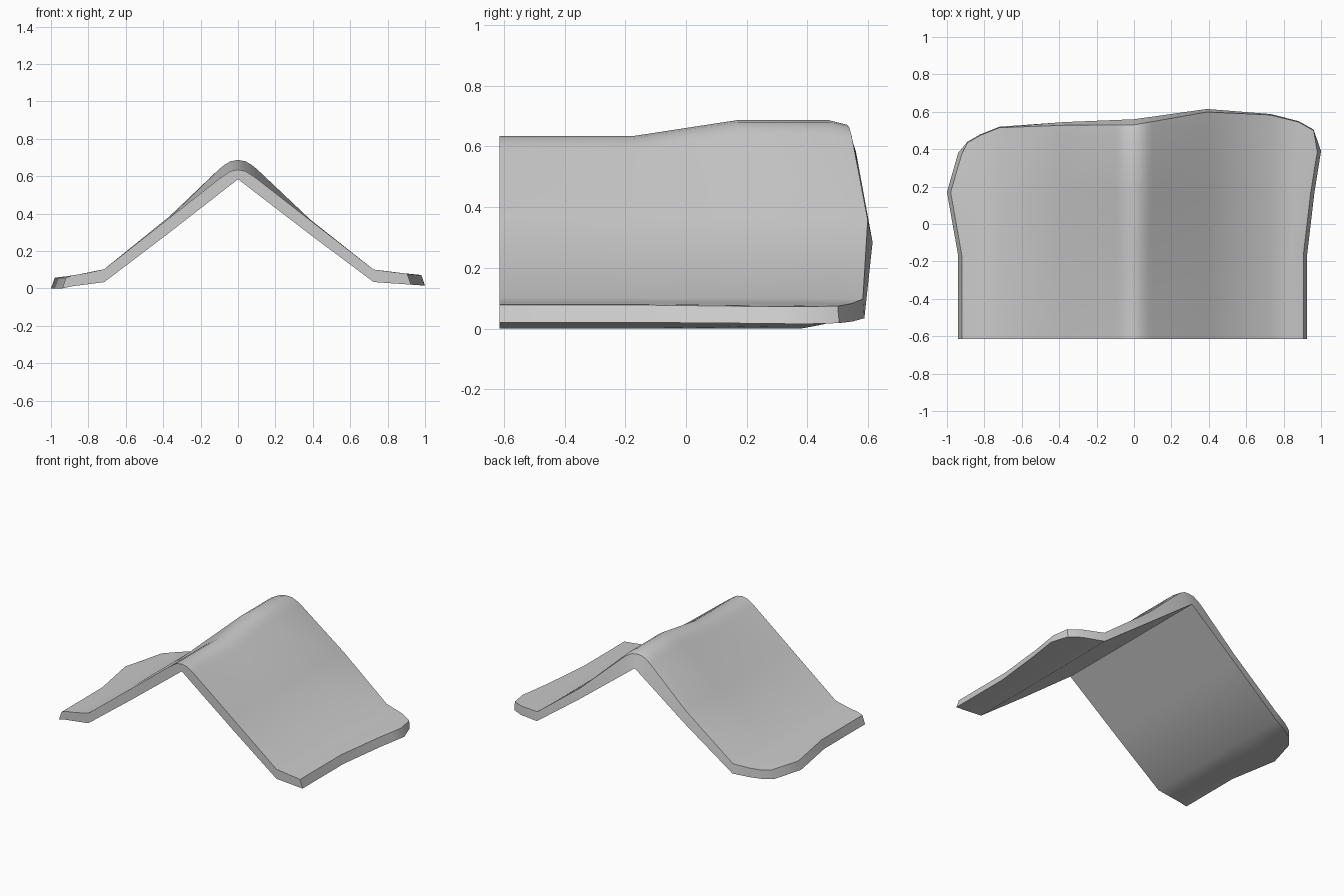
import bpy, bmesh, math

if "Cube" in bpy.data.objects:
    bpy.data.objects.remove(bpy.data.objects["Cube"])


def interp(pts, x):
    # piecewise linear lookup
    if x <= pts[0][0]:
        return pts[0][1]
    for (a, p), (b, q) in zip(pts, pts[1:]):
        if x <= b:
            return p + (q - p) * (x - a) / (b - a)
    return pts[-1][1]


# Column positions along the flared back edge
COLS = [-0.94, -0.89, -0.82, -0.72, -0.37, -0.10, -0.075, -0.04, 0,
        0.04, 0.075, 0.10, 0.39, 0.73, 0.88, 0.96, 1.0]
BACK = [(-0.94, 0.38), (-0.89, 0.44), (-0.82, 0.48), (-0.72, 0.52), (-0.37, 0.545), (0, 0.56),
        (0.39, 0.615), (0.73, 0.588), (0.88, 0.55), (0.96, 0.505), (1.0, 0.39)]
# Side flare, mapped from the back columns to the straight front columns
FRONT_X = [(-0.94, -0.94), (-0.72, -0.715), (0.73, 0.725), (1.0, 0.925)]
MID_X = [(-0.94, -1.0), (-0.72, -0.715), (0.73, 0.725), (1.0, 0.965)]
# Heights across the tile: plain front, raised back, underside
TOP_FRONT = [(-1.0, 0.055), (-0.725, 0.098), (-0.10, 0.59), (-0.075, 0.608), (-0.04, 0.63), (0, 0.638),
             (0.04, 0.63), (0.075, 0.608), (0.10, 0.59), (0.73, 0.10), (0.98, 0.075)]
TOP_BACK = [(-1.0, 0.055), (-0.725, 0.098), (-0.37, 0.385), (-0.10, 0.642), (-0.075, 0.662),
            (-0.04, 0.683), (0, 0.69), (0.04, 0.683), (0.075, 0.662), (0.10, 0.642),
            (0.39, 0.368), (0.73, 0.10), (0.98, 0.075)]
BOTTOM = [(-1.0, 0.0), (-0.705, 0.038), (0, 0.587), (0.715, 0.038), (1.0, 0.018)]

bm = bmesh.new()
top, bot = [], []
for row in range(5):
    tr, br = [], []
    for i, c in enumerate(COLS):
        end = interp(BACK, c)
        x = interp((FRONT_X, FRONT_X, MID_X)[row], c) if row < 3 else c
        if row == 3:
            x = c + (interp(MID_X, c) - c) * 0.09 / (end - 0.17)
        y = (-0.615, -0.17, 0.17, end - 0.09, end)[row]
        rise = 0 if row < 2 else 1
        z = interp(TOP_FRONT, x) * (1 - rise) + interp(TOP_BACK, x) * rise
        zb = interp(BOTTOM, x)
        if i == 0:
            z, zb = 0.06, 0.003
        # top rim sits slightly inside the lower rim
        inset = 0.02 if i == 0 else -0.02 if i == len(COLS) - 1 else 0
        yt = y
        if row == 4:
            crest = max(0, 1 - abs(x) / 0.7)
            yt -= 0.005 + 0.025 * crest
            z -= 0.015 * crest
        tr.append(bm.verts.new((x + inset, yt, z)))
        br.append(bm.verts.new((x, y, zb)))
    top.append(tr)
    bot.append(br)

# Upper and lower skins
n = len(COLS)
for r in range(4):
    for i in range(n - 1):
        bm.faces.new((top[r][i], top[r][i + 1], top[r + 1][i + 1], top[r + 1][i]))
        bm.faces.new((bot[r][i], bot[r + 1][i], bot[r + 1][i + 1], bot[r][i + 1]))
    # side edges
    for i in (0, n - 1):
        bm.faces.new((top[r][i], top[r + 1][i], bot[r + 1][i], bot[r][i]))
# Front and back edges
for r in (0, 4):
    for i in range(n - 1):
        bm.faces.new((top[r][i], top[r][i + 1], bot[r][i + 1], bot[r][i]))
bmesh.ops.recalc_face_normals(bm, faces=bm.faces[:])

mesh = bpy.data.meshes.new("ridge_tile")
bm.to_mesh(mesh)
bm.free()
tile = bpy.data.objects.new("ridge_tile", mesh)
bpy.context.collection.objects.link(tile)
low = min(v.co.z for v in mesh.vertices)
for v in mesh.vertices:
    v.co.z -= low
bpy.context.view_layer.objects.active = tile
tile.select_set(True)
bpy.ops.object.shade_smooth_by_angle(angle=math.radians(35))
